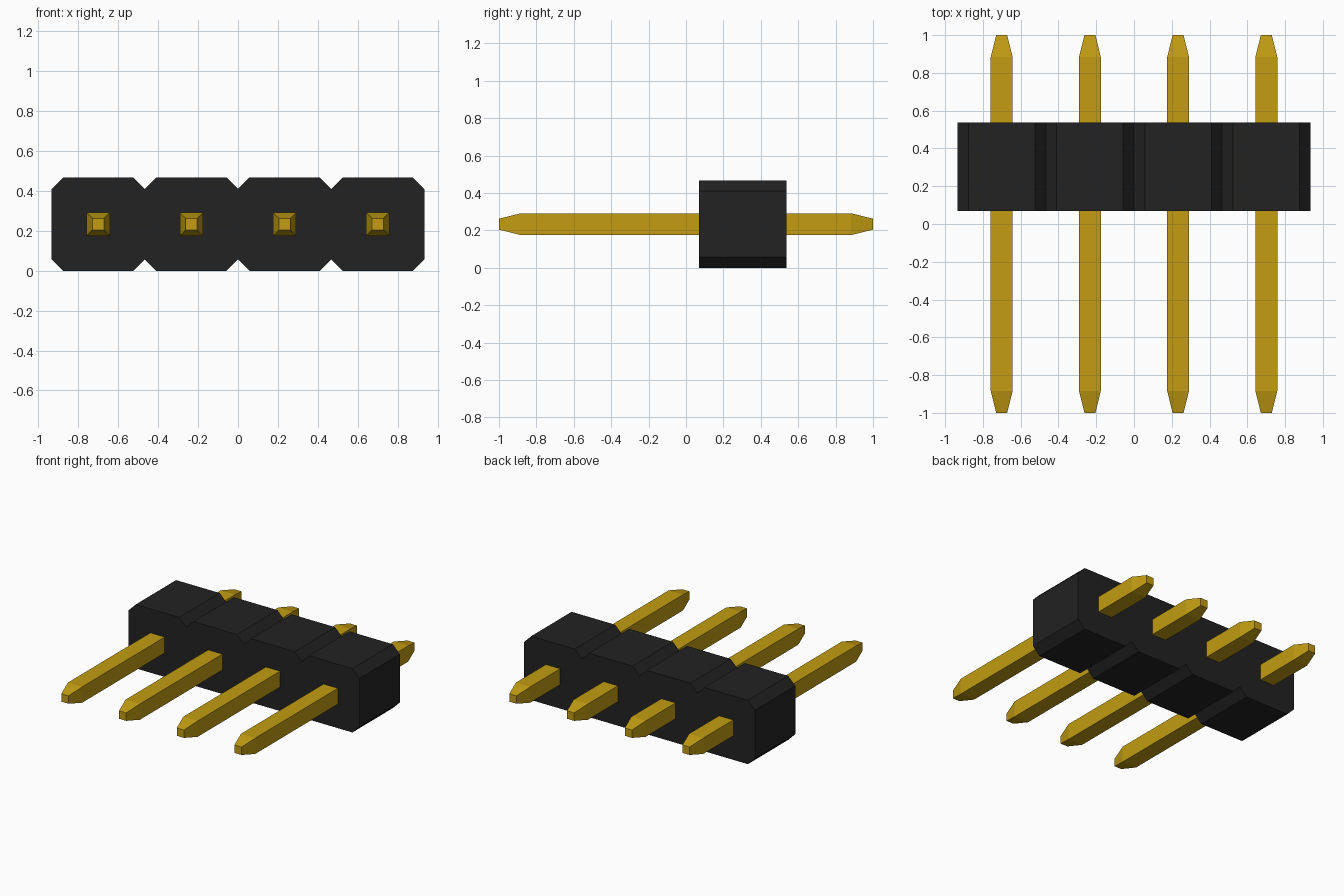
import bpy
import bmesh

COUNT = 4
PITCH = 0.467
HALF = PITCH / 2
CHAMFER = 0.057
BODY_FRONT, BODY_BACK = 0.07, 0.537
PIN_HALF, TIP_HALF, TAPER = 0.058, 0.029, 0.117

cube = bpy.data.objects.get("Cube")
if cube:
    bpy.data.objects.remove(cube, do_unlink=True)


def make_material(name, color, roughness, metallic=0.0):
    mat = bpy.data.materials.new(name)
    mat.use_nodes = True
    mat.diffuse_color = color
    shader = next(n for n in mat.node_tree.nodes if n.type == 'BSDF_PRINCIPLED')
    shader.inputs["Base Color"].default_value = color
    shader.inputs["Roughness"].default_value = roughness
    shader.inputs["Metallic"].default_value = metallic
    return mat


def loft(name, rings, mat):
    """Join matching rings of points and cap both ends."""
    bm = bmesh.new()
    loops = [[bm.verts.new(p) for p in ring] for ring in rings]
    for a, b in zip(loops, loops[1:]):
        for i in range(len(a)):
            j = (i + 1) % len(a)
            bm.faces.new((a[i], a[j], b[j], b[i]))
    bm.faces.new(loops[0])
    bm.faces.new(loops[-1])
    bmesh.ops.recalc_face_normals(bm, faces=bm.faces)
    mesh = bpy.data.meshes.new(name)
    bm.to_mesh(mesh)
    bm.free()
    mesh.materials.append(mat)
    obj = bpy.data.objects.new(name, mesh)
    bpy.context.collection.objects.link(obj)
    return obj


black = make_material("black plastic", (0.016, 0.016, 0.016, 1), 0.6)
gold = make_material("gold metal", (0.54, 0.335, 0.006, 1), 0.4)

centres = [(i - (COUNT - 1) / 2) * PITCH for i in range(COUNT)]

# Housing: chamfered cells joined into one notched bar
top = []
for x in centres:
    cell = [(x - HALF, HALF - CHAMFER),
            (x - HALF + CHAMFER, HALF),
            (x + HALF - CHAMFER, HALF)]
    top += cell
top.append((centres[-1] + HALF, HALF - CHAMFER))
outline = top + [(x, -z) for x, z in reversed(top)]
loft("housing",
     [[(x, y, z + HALF) for x, z in outline] for y in (BODY_FRONT, BODY_BACK)],
     black)

# Pins: square bars with tapered tips
stations = [(-1, TIP_HALF), (-1 + TAPER, PIN_HALF),
            (1 - TAPER, PIN_HALF), (1, TIP_HALF)]
corners = [(-1, -1), (1, -1), (1, 1), (-1, 1)]
for number, x in enumerate(centres, 1):
    loft(f"pin_{number}",
         [[(x + r * cx, y, HALF + r * cz) for cx, cz in corners]
          for y, r in stations],
         gold)
